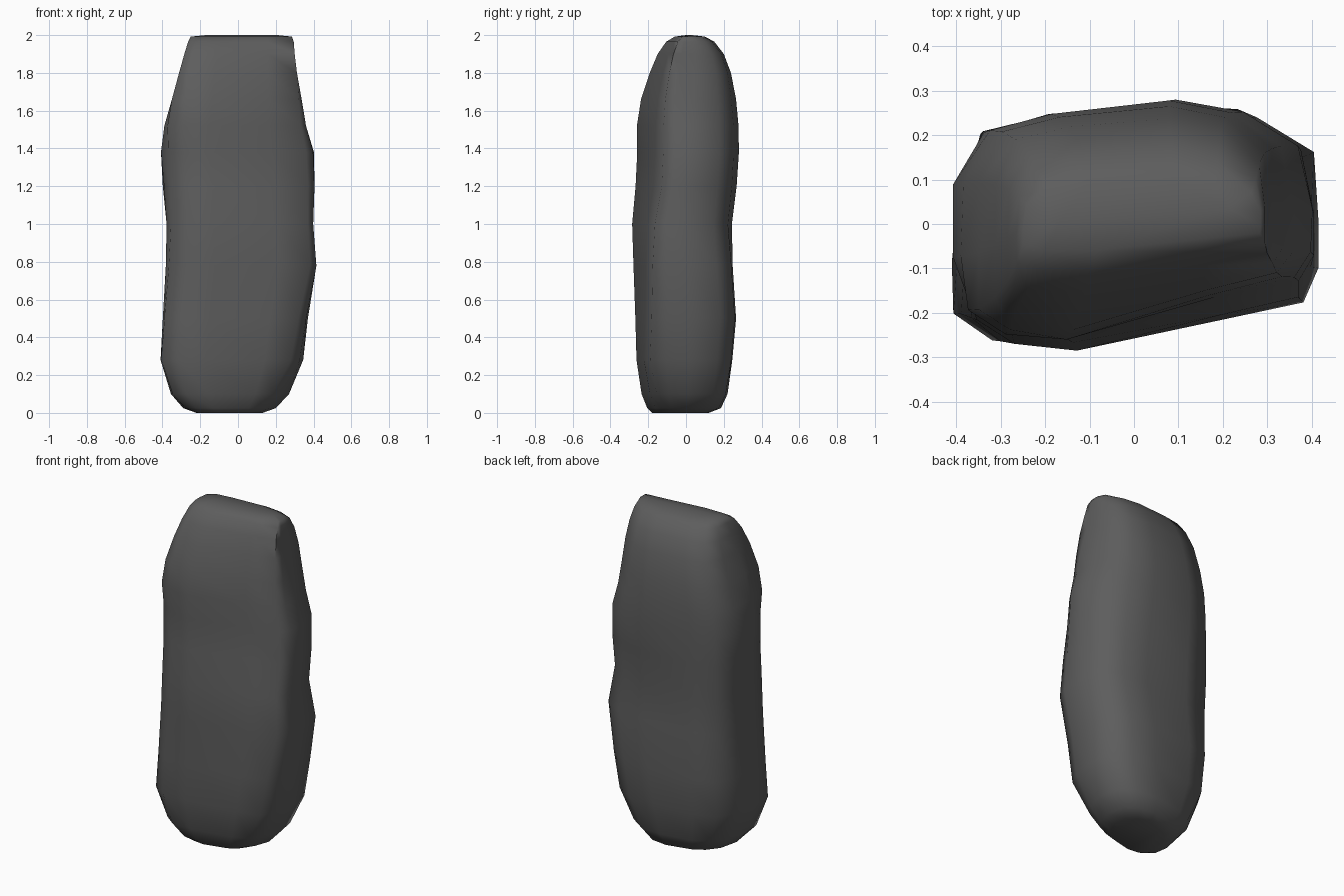
import bpy, bmesh

if "Cube" in bpy.data.objects:
    bpy.data.objects.remove(bpy.data.objects["Cube"])

# Stone outline in unit extents, at the foot and near the top (skewed front face)
LOW = [(-1, -.3), (-.97, .3), (-.8, .76), (-.45, .93), (.2, 1), (.6, .93), (.9, .65),
       (1, .1), (.98, -.4), (.87, -.78), (.48, -.9), (-.35, -1), (-.72, -.95), (-.94, -.72)]
HIGH = [(-1, -.3), (-.97, .3), (-.8, .73), (-.45, .87), (.25, 1), (.62, .9), (.92, .62),
        (1, .1), (.99, -.25), (.9, -.46), (.47, -.62), (-.36, -1), (-.72, -.94), (-.94, -.74)]

# Levels: z, x min, x max, y min, y max
LEVELS = [(0.0, -.22, .13, -.18, .12), (.025, -.29, .20, -.205, .185),
          (.10, -.355, .27, -.235, .22), (.28, -.41, .345, -.262, .245),
          (.50, -.398, .37, -.268, .265), (.78, -.382, .415, -.278, .247),
          (1.0, -.378, .398, -.285, .243), (1.2, -.398, .405, -.272, .268),
          (1.38, -.42, .402, -.268, .28), (1.52, -.39, .36, -.26, .278),
          (1.66, -.35, .337, -.238, .265), (1.80, -.312, .312, -.192, .238),
          (1.90, -.284, .30, -.15, .20), (1.965, -.264, .295, -.105, .15),
          (1.992, -.25, .285, -.06, .10)]

# Corner fullness by height: front left, back right, front right, back left
FULL = [(0.0, 0, 0, -.3, -.3), (.10, .05, .05, -.25, -.2), (.28, .08, .1, -.08, -.03),
        (.78, .03, .12, .06, .18), (1.0, .0, .03, .08, .25), (1.38, -.1, 0, .0, 0),
        (1.66, .15, 0, .15, .1), (1.85, .3, .05, .35, .12), (2.0, .2, 0, .25, .0)]


def fullness(z, col):
    for a, b in zip(FULL, FULL[1:]):
        if z <= b[0]:
            return a[col] + (b[col] - a[col]) * (z - a[0]) / (b[0] - a[0])


def clamp(v):
    return max(-1, min(1, v))


bm = bmesh.new()
rings = []
for z, x0, x1, y0, y1 in LEVELS:
    t = clamp(max(0, (z - .2) / 1.0))
    ring = []
    for (ax, ay), (bx, by) in zip(LOW, HIGH):
        u, v = ax + (bx - ax) * t, ay + (by - ay) * t
        col = (1 if v < 0 else 4) if u < 0 else (3 if v < 0 else 2)
        k = 1 + fullness(z, col) * abs(u * v)
        u, v = clamp(u * k), clamp(v * k)
        ring.append(bm.verts.new(((x0 + x1) / 2 + u * (x1 - x0) / 2,
                                  (y0 + y1) / 2 + v * (y1 - y0) / 2, z)))
    rings.append(ring)

# Skin between levels and flat foot
n = len(LOW)
for a, b in zip(rings, rings[1:]):
    for i in range(n):
        j = (i + 1) % n
        bm.faces.new((a[i], a[j], b[j], b[i]))
bm.faces.new(rings[0])

# Slightly crowned top around a short ridge
left = bm.verts.new((-.17, .0, 2.0))
right = bm.verts.new((.21, .035, 2.0))
top = rings[-1]
near = [left if v.co.x < .02 else right for v in top]
for i in range(n):
    j = (i + 1) % n
    bm.faces.new((top[i], top[j], near[i]))
    if near[i] is not near[j]:
        bm.faces.new((near[i], top[j], near[j]))
bmesh.ops.recalc_face_normals(bm, faces=bm.faces)

mesh = bpy.data.meshes.new("standing_stone")
bm.to_mesh(mesh)
bm.free()
stone = bpy.data.objects.new("standing_stone", mesh)
bpy.context.collection.objects.link(stone)

# Dark grey rock
mat = bpy.data.materials.new("dark grey rock")
mat.diffuse_color = (.11, .11, .11, 1)
mat.use_nodes = True
mat.node_tree.nodes["Principled BSDF"].inputs["Base Color"].default_value = mat.diffuse_color
mesh.materials.append(mat)

bpy.context.view_layer.objects.active = stone
stone.select_set(True)
bpy.ops.object.shade_smooth_by_angle(angle=1.2)
